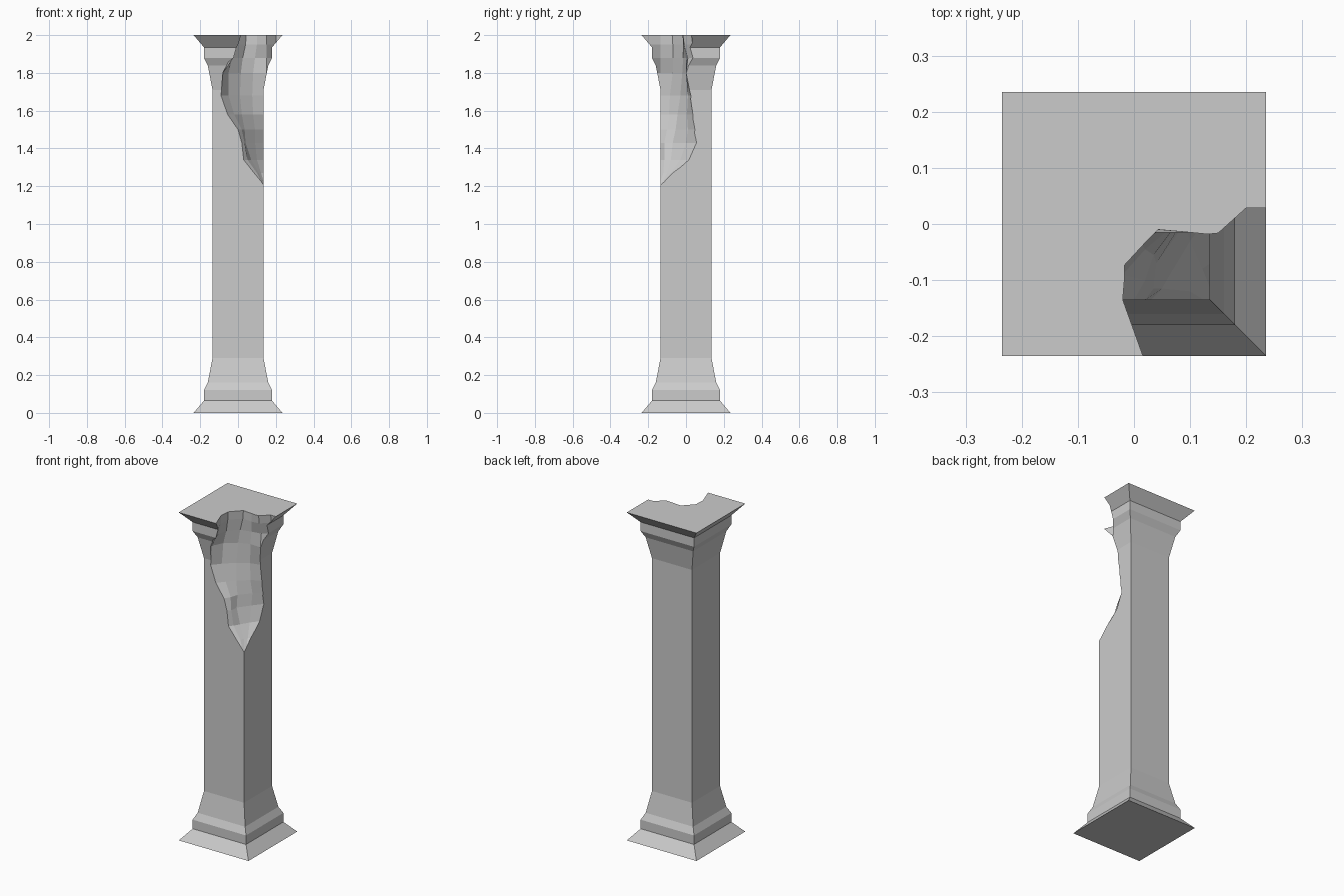
import bpy, bmesh

if "Cube" in bpy.data.objects:
    bpy.data.objects.remove(bpy.data.objects["Cube"])


def loft(name, rings):
    """Skin a stack of equal-length closed rings and cap both ends."""
    bm = bmesh.new()
    loops = [[bm.verts.new(p) for p in ring] for ring in rings]
    n = len(loops[0])
    for a, b in zip(loops, loops[1:]):
        for i in range(n):
            j = (i + 1) % n
            bm.faces.new((a[i], a[j], b[j], b[i]))
    bm.faces.new(loops[0][::-1])
    bm.faces.new(loops[-1])
    bmesh.ops.recalc_face_normals(bm, faces=bm.faces)
    mesh = bpy.data.meshes.new(name)
    bm.to_mesh(mesh)
    bm.free()
    obj = bpy.data.objects.new(name, mesh)
    bpy.context.collection.objects.link(obj)
    return obj


# Square column: base moulding mirrored to make the capital
base = [(0.235, 0), (0.18, 0.065), (0.18, 0.12), (0.16, 0.16), (0.135, 0.29)]
profile = base + [(w, 2 - z) for w, z in reversed(base)]
column = loft("broken_column",
              [[(-w, -w, z), (w, -w, z), (w, w, z), (-w, w, z)] for w, z in profile])

# Broken corner: height, front-face x, three points inside, right-face y
breaks = [
    (1.18, 0.15, (0.146, -0.149), (0.147, -0.147), (0.149, -0.146), -0.15),
    (1.27, 0.085, (0.10, -0.12), (0.11, -0.10), (0.122, -0.08), -0.06),
    (1.34, 0.03, (0.05, -0.115), (0.07, -0.08), (0.10, -0.03), 0.035),
    (1.43, 0.02, (0.035, -0.115), (0.04, -0.07), (0.09, 0.0), 0.075),
    (1.50, 0.0, (0.02, -0.10), (0.035, -0.055), (0.09, 0.01), 0.06),
    (1.58, -0.055, (-0.02, -0.09), (0.02, -0.045), (0.08, 0.005), 0.045),
    (1.68, -0.09, (-0.05, -0.085), (0.01, -0.03), (0.075, 0.01), 0.03),
    (1.80, -0.08, (-0.05, -0.07), (0.015, -0.02), (0.08, 0.005), 0.0),
    (1.88, -0.04, (-0.03, -0.07), (0.025, -0.015), (0.09, 0.0), 0.01),
    (1.95, -0.02, (-0.02, -0.07), (0.04, -0.01), (0.10, -0.015), -0.01),
    (2.03, -0.02, (-0.015, -0.075), (0.045, -0.01), (0.10, -0.015), -0.02),
]
rings = []
for z, fx, m1, m2, m3, ry in breaks:
    flare = 0.045 if z > 1.85 else 0.0
    ring = [(fx + flare, -0.26), (fx, -0.135), m1, m2, m3, (0.15, ry),
            (0.20, ry + flare), (0.4, ry + flare), (0.4, -0.4), (fx + flare, -0.4)]
    rings.append([(x, y, z) for x, y in ring])
cutter = loft("break_cutter", rings)
cutter.hide_render = True
cutter.hide_viewport = True

cut = column.modifiers.new("broken_corner", 'BOOLEAN')
cut.operation = 'DIFFERENCE'
cut.solver = 'EXACT'
cut.object = cutter
